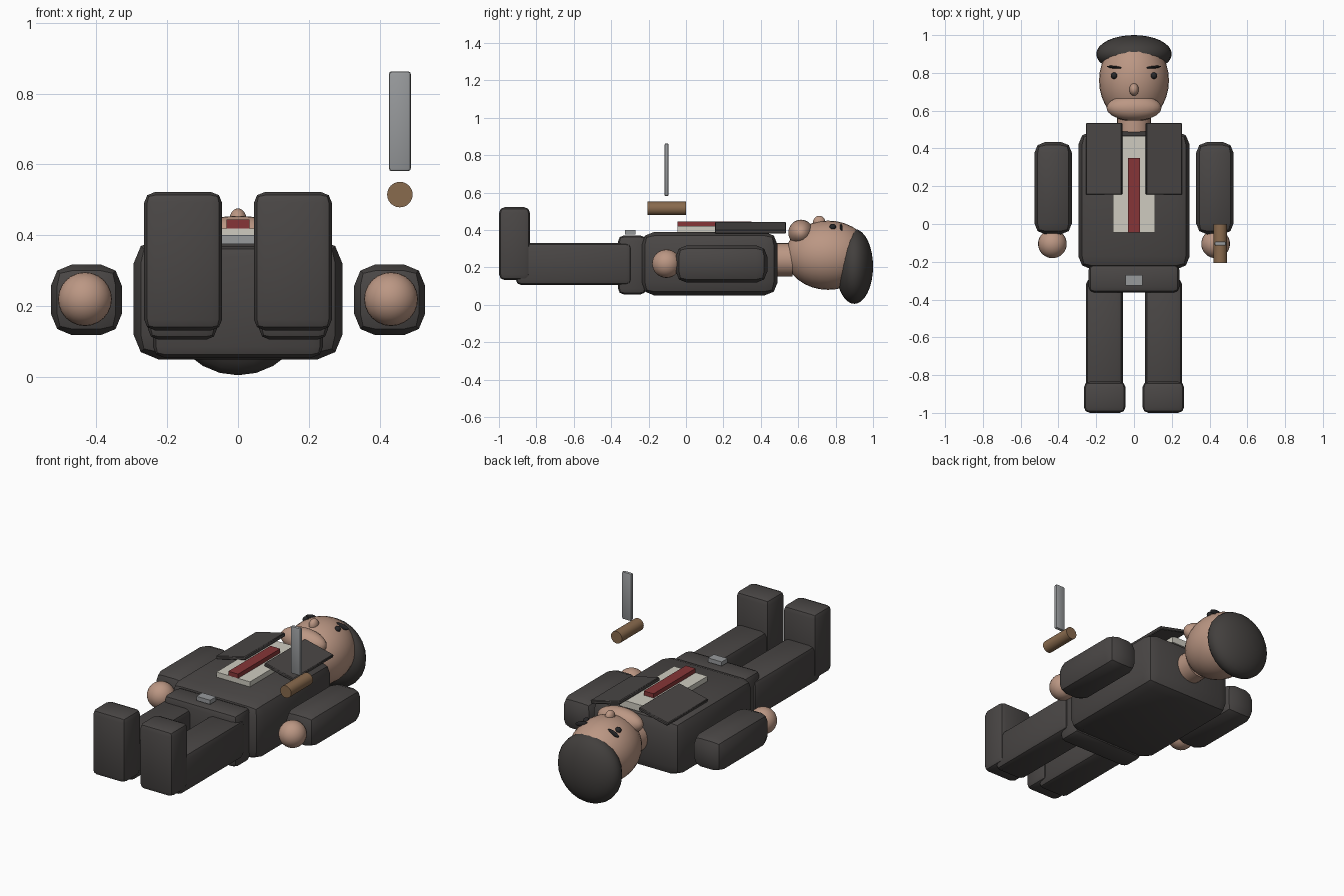
import bpy
import bmesh
from math import radians, pi
from mathutils import Matrix

cube = bpy.data.objects.get("Cube")
if cube:
    bpy.data.objects.remove(cube, do_unlink=True)


def material(name, rgb):
    m = bpy.data.materials.new(name)
    m.use_nodes = True
    m.diffuse_color = (*rgb, 1)
    m.node_tree.nodes["Principled BSDF"].inputs["Base Color"].default_value = (*rgb, 1)
    return m


suit = material("charcoal cloth", (0.068, 0.062, 0.060))
hair = material("dark hair", (0.055, 0.050, 0.047))
skin = material("skin", (0.50, 0.31, 0.23))
shirt = material("off white cloth", (0.62, 0.60, 0.53))
red = material("red cloth", (0.24, 0.036, 0.038))
metal = material("grey metal", (0.31, 0.32, 0.33))
wood = material("brown wood", (0.25, 0.145, 0.075))
black = material("black", (0.02, 0.02, 0.022))


def finish(name, bm, mat, loc, rot):
    mesh = bpy.data.meshes.new(name)
    bmesh.ops.recalc_face_normals(bm, faces=bm.faces)
    bm.to_mesh(mesh)
    bm.free()
    mesh.materials.append(mat)
    ob = bpy.data.objects.new(name, mesh)
    ob.location, ob.rotation_euler = loc, rot
    bpy.context.collection.objects.link(ob)
    bpy.ops.object.select_all(action="DESELECT")
    ob.select_set(True)
    bpy.context.view_layer.objects.active = ob
    bpy.ops.object.shade_smooth_by_angle(angle=radians(40))
    return ob


def box(name, loc, size, mat, bevel=0, segments=2, rot=(0, 0, 0)):
    bm = bmesh.new()
    bmesh.ops.create_cube(bm, size=1, matrix=Matrix.Diagonal((*size, 1)))
    if bevel:
        bmesh.ops.bevel(bm, geom=bm.edges[:], offset=bevel, segments=segments,
                        profile=0.5, affect="EDGES")
    return finish(name, bm, mat, loc, rot)


def ball(name, loc, radii, mat, segments=24, rot=(0, 0, 0)):
    bm = bmesh.new()
    bmesh.ops.create_uvsphere(bm, u_segments=segments, v_segments=16, radius=1)
    # the poles point along the body
    bmesh.ops.rotate(bm, verts=bm.verts, matrix=Matrix.Rotation(pi / 2, 3, "X"))
    bmesh.ops.scale(bm, verts=bm.verts, vec=radii)
    return finish(name, bm, mat, loc, rot)


def rod(name, loc, radius, length, mat):
    bm = bmesh.new()
    bmesh.ops.create_cone(bm, cap_ends=True, segments=24, radius1=radius,
                          radius2=radius, depth=length)
    return finish(name, bm, mat, loc, (pi / 2, 0, 0))


# Trunk
box("jacket_body", (0, 0.125, 0.22), (0.59, 0.73, 0.34), suit, 0.07)
box("hips", (0, -0.288, 0.213), (0.48, 0.15, 0.315), suit, 0.03)
box("belt_buckle", (0, -0.298, 0.388), (0.09, 0.055, 0.025), metal)
box("shirt_front", (0, 0.21, 0.40), (0.22, 0.51, 0.04), shirt)
box("necktie", (0, 0.153, 0.43), (0.064, 0.395, 0.03), red)

# Head
rod("neck", (0, 0.5, 0.24), 0.09, 0.14, skin)
ball("head", (0, 0.76, 0.265), (0.185, 0.228, 0.185), skin, 32)
ball("hair_cap", (0, 0.9, 0.205), (0.2, 0.1, 0.2), hair)
ball("muzzle", (0, 0.615, 0.385), (0.145, 0.068, 0.07), skin)
ball("nose", (0, 0.712, 0.44), (0.025, 0.033, 0.036), skin)

# Paired parts
for side, s in (("left", 1), ("right", -1)):
    box(side + "_leg", (s * 0.157, -0.6, 0.218), (0.195, 0.62, 0.225), suit, 0.03)
    box(side + "_shoe", (s * 0.155, -0.917, 0.327), (0.22, 0.165, 0.39), suit, 0.03)
    box(side + "_arm", (s * 0.428, 0.19, 0.218), (0.2, 0.49, 0.2), suit, 0.06)
    ball(side + "_hand", (s * 0.432, -0.105, 0.22), (0.076, 0.076, 0.076), skin)
    box(side + "_lapel", (s * 0.158, 0.345, 0.4125), (0.195, 0.38, 0.02), suit,
        0.004, 1, (0, s * 0.23, 0))
    ball(side + "_eye", (s * 0.105, 0.785, 0.416), (0.017, 0.017, 0.017), black, 16)
    ball(side + "_eyebrow", (s * 0.103, 0.83, 0.414), (0.041, 0.007, 0.015), black, 16,
         (0, s * 0.25, s * 0.1))

# Floating knife
rod("knife_handle", (0.457, -0.103, 0.515), 0.036, 0.205, wood)
box("knife_blade", (0.457, -0.104, 0.722), (0.062, 0.022, 0.282), metal, 0.008)
